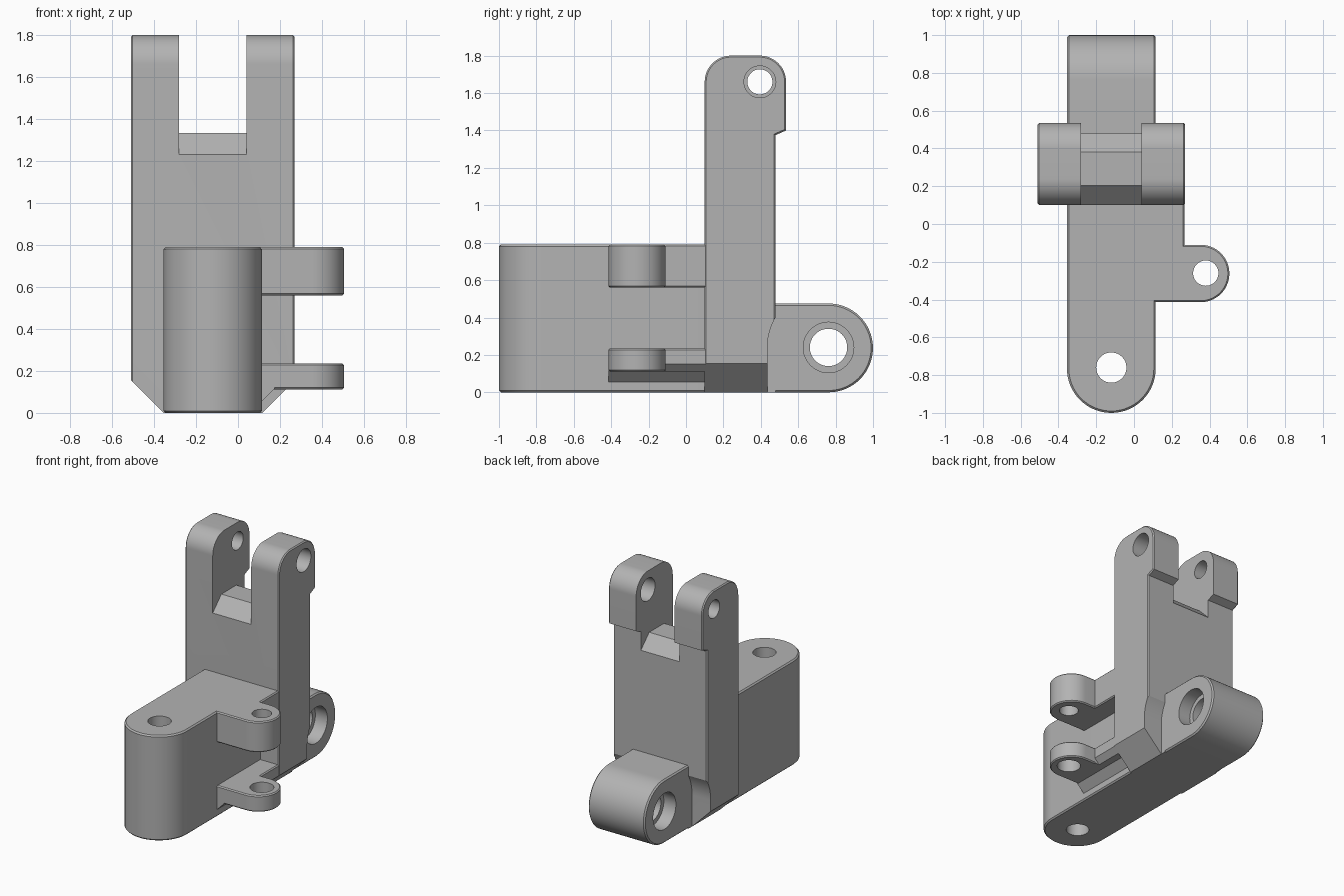
import bpy
import bmesh
from math import sin, cos, radians

cube = bpy.data.objects.get("Cube")
if cube:
    bpy.data.objects.remove(cube, do_unlink=True)

grey = bpy.data.materials.new("plain_grey")
grey.use_nodes = True
grey.diffuse_color = (0.45, 0.45, 0.45, 1)
grey.node_tree.nodes["Principled BSDF"].inputs["Base Color"].default_value = (0.45, 0.45, 0.45, 1)

LEFT, RIGHT = -0.355, 0.115      # sides of the base block and rear lug
SIDE_L, SIDE_R = -0.51, 0.27     # sides of the tower
TOP = 0.79


def arc(cx, cy, r, start, end, steps=20):
    angles = [radians(start + (end - start) * i / steps) for i in range(steps + 1)]
    return [(cx + r * cos(a), cy + r * sin(a)) for a in angles]


def prism(name, outline, axis, lo, hi, bevel=0.0):
    """Extrude a 2D outline along an axis, with an optional small chamfer on both rims."""
    place = {"x": lambda a, b, t: (t, a, b),
             "y": lambda a, b, t: (a, t, b),
             "z": lambda a, b, t: (a, b, t)}[axis]
    bm = bmesh.new()
    low = [bm.verts.new(place(a, b, lo)) for a, b in outline]
    high = [bm.verts.new(place(a, b, hi)) for a, b in outline]
    caps = [bm.faces.new(low[::-1]), bm.faces.new(high)]
    for i in range(len(low)):
        j = (i + 1) % len(low)
        bm.faces.new((low[i], low[j], high[j], high[i]))
    bmesh.ops.recalc_face_normals(bm, faces=bm.faces[:])
    if bevel:
        rims = [e for cap in caps for e in cap.edges]
        bmesh.ops.bevel(bm, geom=rims, offset=bevel, offset_type='OFFSET',
                        segments=1, profile=0.5, affect='EDGES', clamp_overlap=True)
    mesh = bpy.data.meshes.new(name)
    bm.to_mesh(mesh)
    bm.free()
    mesh.materials.append(grey)
    obj = bpy.data.objects.new(name, mesh)
    bpy.context.collection.objects.link(obj)
    return obj


def hole(cx, cy, r, axis, lo, hi):
    return prism("hole_cutter", arc(cx, cy, r, 0, 352.5, 47), axis, lo, hi)


def finish(obj, cutters=()):
    """Cut the holes, discard the cutters and smooth the curved faces."""
    for cutter in cutters:
        cutter.hide_render = True
        mod = obj.modifiers.new("cut", 'BOOLEAN')
        mod.operation = 'DIFFERENCE'
        mod.solver = 'EXACT'
        mod.object = cutter
    bpy.context.view_layer.update()
    cut = bpy.data.meshes.new_from_object(obj.evaluated_get(bpy.context.evaluated_depsgraph_get()))
    obj.modifiers.clear()
    obj.data = cut
    for cutter in cutters:
        bpy.data.objects.remove(cutter, do_unlink=True)
    bpy.ops.object.select_all(action='DESELECT')
    obj.select_set(True)
    bpy.context.view_layer.objects.active = obj
    bpy.ops.object.shade_smooth_by_angle(angle=radians(30))


def corner_cutter(corner, side):
    # sloped cut under the tower's lower side edges
    d = 0.3 * side
    return prism("corner_cutter", [(corner - d, -0.3), (corner + d, 0.3), (corner + d, -0.3)],
                 "y", -0.11, 0.8)


# Base block with rounded front and vertical pin hole
block = prism("base_block", arc(-0.12, -0.765, 0.235, 180, 360, 32) + [(RIGHT, 0.2), (LEFT, 0.2)],
              "z", 0, TOP, 0.01)
finish(block, [hole(-0.12, -0.76, 0.08, "z", -0.1, 1)])

# Rear lug with a cross hole, counterbored on both sides
lug = prism("rear_lug", [(0.3, 0)] + arc(0.762, 0.2375, 0.2375, -90, 90, 32) + [(0.3, 0.475)],
            "x", LEFT, RIGHT, 0.01)
finish(lug, [hole(0.762, 0.24, 0.1, "x", -0.6, 0.4),
             hole(0.762, 0.24, 0.135, "x", LEFT - 0.1, LEFT + 0.1),
             hole(0.762, 0.24, 0.135, "x", RIGHT - 0.1, RIGHT + 0.1)])

# Tower with two prongs, a ridged saddle between them and pivot holes
tower_side = [(0.1, 0), (0.478, 0), (0.478, 1.375), (0.535, 1.4)]
tower_side += arc(0.395, 1.66, 0.14, 0, 90) + arc(0.24, 1.66, 0.14, 90, 180)
tower = prism("tower", tower_side, "x", SIDE_L, SIDE_R, 0.008)
slot = prism("slot_cutter", [(0, 1.23), (0.1, 1.23), (0.203, 1.333), (0.38, 1.333),
                             (0.483, 1.23), (0.7, 1.23), (0.7, 2), (0, 2)], "x", -0.28, 0.04)
clearance = [(0.435, -0.1)] + arc(0.76, 0.238, 0.325, 180, 100) + [(0.9, 0.55), (0.9, -0.1)]
finish(tower, [slot,
               hole(0.395, 1.66, 0.067, "x", -0.6, -0.1),
               hole(0.395, 1.66, 0.085, "x", -0.1, 0.4),
               prism("clearance_cutter", clearance, "x", RIGHT, 0.6),
               prism("clearance_cutter", clearance, "x", -0.8, LEFT),
               corner_cutter(RIGHT, 1), corner_cutter(LEFT, -1)])

# Two side ears, each joined to the tower by a web
ear_plan = [(0.05, -0.414)] + arc(0.353, -0.262, 0.152, -90, 90, 28)
ear_plan += [(0.267, -0.11), (0.267, 0.2), (0.05, 0.2)]
upper = prism("upper_ear", ear_plan, "z", 0.56, TOP, 0.008)
finish(upper, [hole(0.38, -0.26, 0.067, "z", 0.4, 1)])
lower = prism("lower_ear", ear_plan, "z", 0.112, 0.235, 0.008)
finish(lower, [hole(0.38, -0.26, 0.082, "z", 0, 0.4), corner_cutter(RIGHT, 1)])

# Sloped fillet under the lower ear
fillet = prism("ear_fillet", [(0.1, 0.04), (0.175, 0.115), (0.175, 0.13), (0.1, 0.13)],
               "y", -0.414, 0.15)
finish(fillet)
